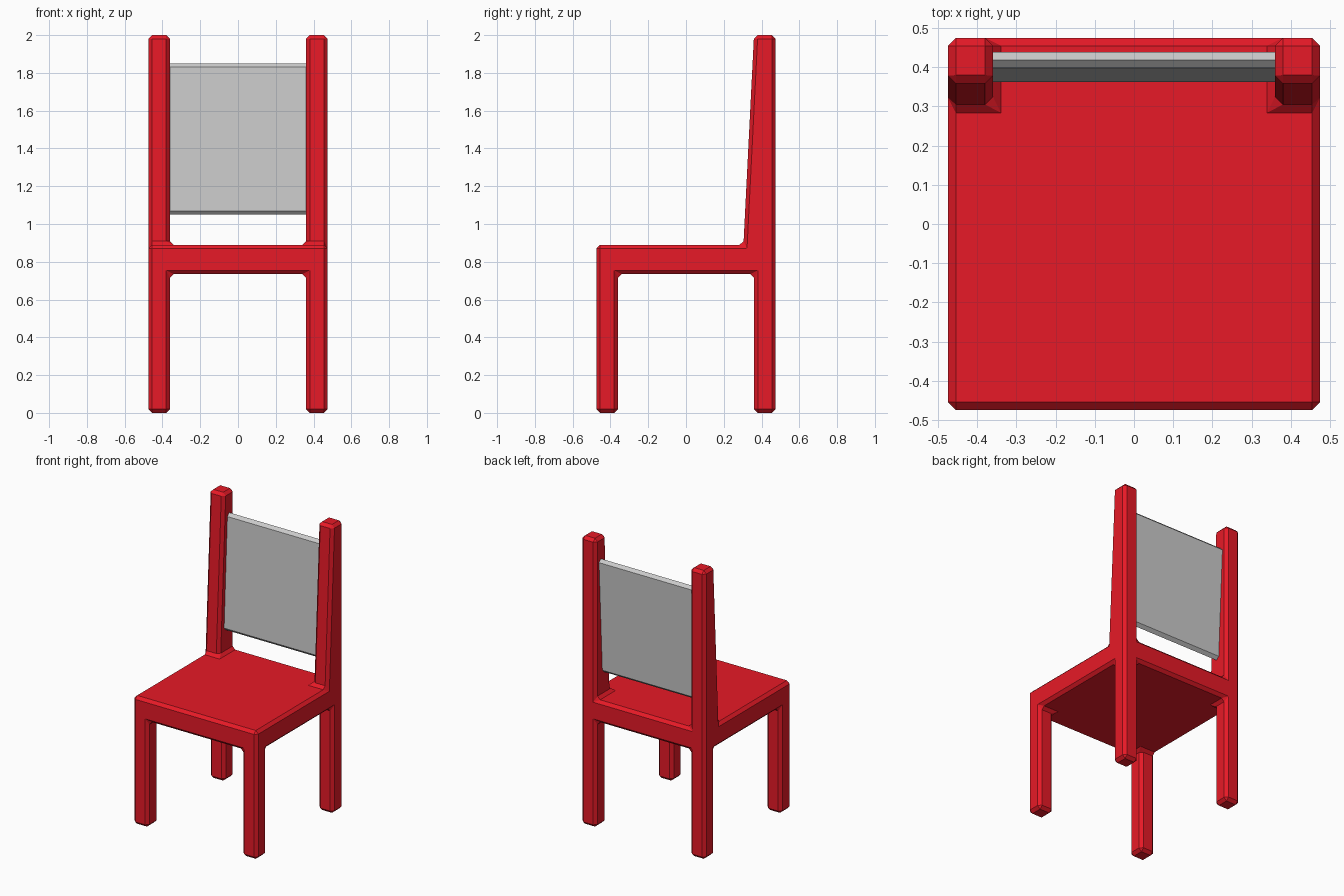
import bpy, bmesh

if "Cube" in bpy.data.objects:
    bpy.data.objects.remove(bpy.data.objects["Cube"])

OUT, INN = 0.475, 0.36          # outer edge and inner edge of the legs
Z_UNDER, Z_SEAT, Z_TOP = 0.735, 0.89, 2.0
POST_FRONT = 0.304              # front of the back posts at seat height


def make_object(name, bm):
    bmesh.ops.recalc_face_normals(bm, faces=bm.faces)
    mesh = bpy.data.meshes.new(name)
    bm.to_mesh(mesh)
    bm.free()
    obj = bpy.data.objects.new(name, mesh)
    bpy.context.collection.objects.link(obj)
    return obj


def extrude_cell(bm, face, move):
    """Extrude one grid cell and place its new corners with move(co)."""
    new = bmesh.ops.extrude_discrete_faces(bm, faces=[face])["faces"][0]
    for v in new.verts:
        move(v.co)


# Seat slab: 3 x 3 cells above and below, corner cells become legs and posts
bm = bmesh.new()
xs = [-OUT, -INN, INN, OUT]
ys_under = [-OUT, -INN, INN, OUT]
ys_seat = [-OUT, -INN, POST_FRONT, OUT]
under = [[bm.verts.new((x, y, Z_UNDER)) for y in ys_under] for x in xs]
seat = [[bm.verts.new((x, y, Z_SEAT)) for y in ys_seat] for x in xs]
cells = {}
for side, grid in (("under", under), ("seat", seat)):
    for i in range(3):
        for j in range(3):
            quad = [grid[i][j], grid[i + 1][j], grid[i + 1][j + 1], grid[i][j + 1]]
            cells[side, i, j] = bm.faces.new(quad if side == "seat" else quad[::-1])
for k in range(3):
    for e in (0, 3):
        bm.faces.new((under[k][e], under[k + 1][e], seat[k + 1][e], seat[k][e]))
        bm.faces.new((under[e][k], under[e][k + 1], seat[e][k + 1], seat[e][k]))
bmesh.ops.recalc_face_normals(bm, faces=bm.faces)


def to_floor(co):
    co.z = 0.0


def to_post_top(co):
    co.z = Z_TOP
    if co.y < 0.4:
        co.y = INN              # posts taper toward the top


for i in (0, 2):
    for j in (0, 2):
        extrude_cell(bm, cells["under", i, j], to_floor)
    extrude_cell(bm, cells["seat", i, 2], to_post_top)

# Merge the flat areas so only real corners are chamfered
bmesh.ops.dissolve_limit(bm, angle_limit=0.01, verts=bm.verts, edges=bm.edges)
frame = make_object("chair_frame", bm)
bevel = frame.modifiers.new("chamfer", "BEVEL")
bevel.width = 0.02
bevel.segments = 1
bevel.limit_method = "ANGLE"
red = bpy.data.materials.new("red_paint")
red.diffuse_color = (0.8, 0.01, 0.02, 1.0)
red.use_nodes = True
red.node_tree.nodes["Principled BSDF"].inputs["Base Color"].default_value = red.diffuse_color
frame.data.materials.append(red)

# Tilted back panel: hexagonal profile with ridged top and bottom edges
profile = [(0.362, 1.07), (0.381, 1.05), (0.403, 1.07),
           (0.439, 1.83), (0.419, 1.85), (0.398, 1.83)]
bm = bmesh.new()
cap = bm.faces.new([bm.verts.new((-INN, y, z)) for y, z in profile])
new = bmesh.ops.extrude_face_region(bm, geom=[cap])["geom"]
bmesh.ops.translate(bm, vec=(2 * INN, 0, 0),
                    verts=[g for g in new if isinstance(g, bmesh.types.BMVert)])
make_object("back_panel", bm)
